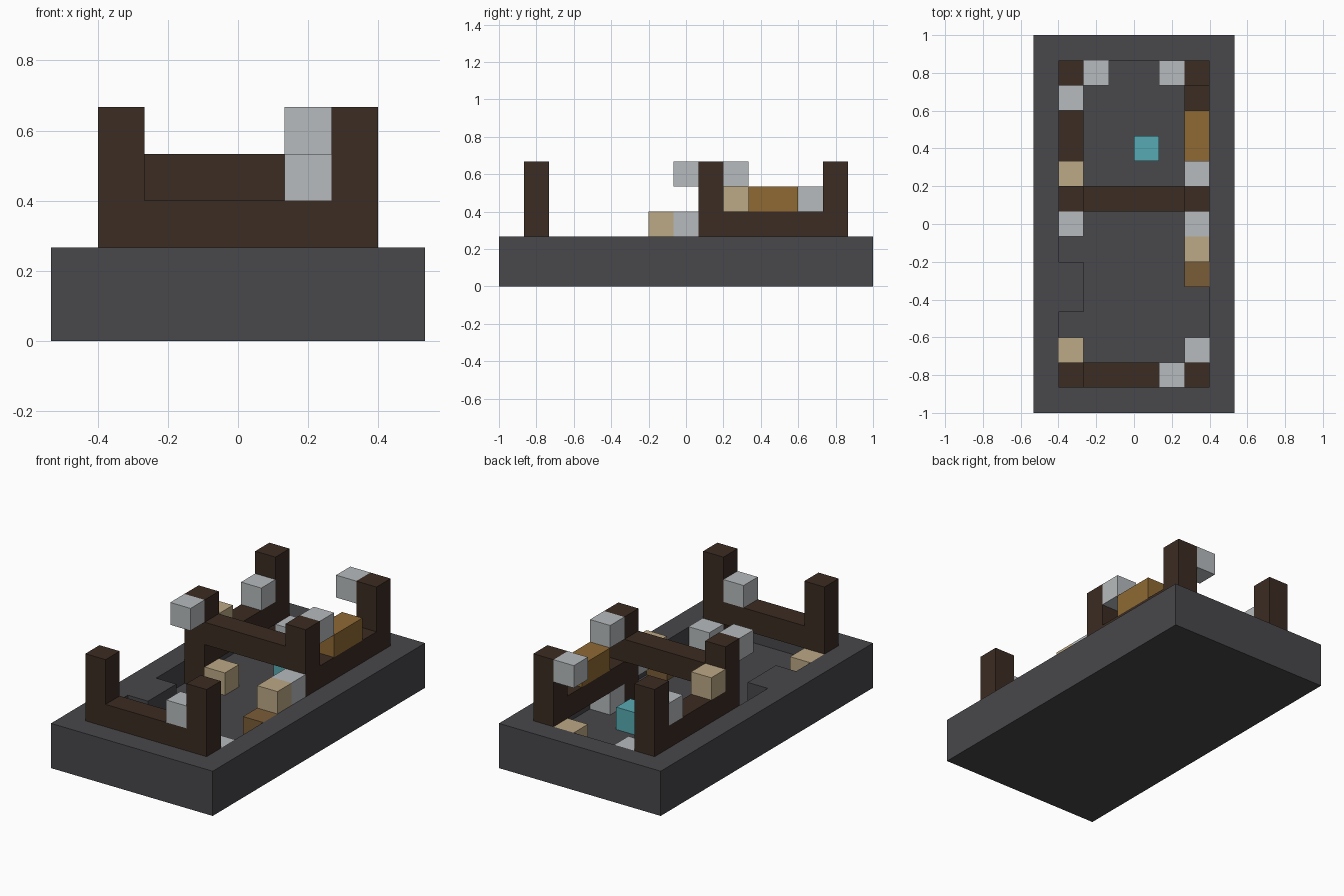
import bpy
import bmesh

U = 2 / 15  # edge of one cube; grid is 8 wide, 15 deep, 5 high

old = bpy.data.objects.get("Cube")
if old:
    bpy.data.objects.remove(old, do_unlink=True)


def material(name, r, g, b):
    m = bpy.data.materials.new(name)
    m.use_nodes = True
    m.diffuse_color = (r, g, b, 1)
    m.node_tree.nodes["Principled BSDF"].inputs["Base Color"].default_value = (r, g, b, 1)
    return m


stone = material("dark stone", .065, .063, .070)
timber = material("dark timber", .044, .025, .016)
web = material("pale grey", .474, .497, .509)
sand = material("tan", .503, .397, .238)
gold = material("golden wood", .275, .144, .034)
plank = material("brown wood", .195, .107, .040)
cyan = material("cyan", .095, .402, .445)


def prism(name, outline, z0, z1, mat):
    """Extrude a grid outline (counter-clockwise) from z0 to z1."""
    bm = bmesh.new()
    verts = [bm.verts.new(((x - 4) * U, (y - 7.5) * U, z0 * U)) for x, y in outline]
    face = bm.faces.new(verts)
    top = bmesh.ops.extrude_face_region(bm, geom=[face])["geom"]
    for v in top:
        if isinstance(v, bmesh.types.BMVert):
            v.co.z = z1 * U
    bmesh.ops.recalc_face_normals(bm, faces=bm.faces)
    mesh = bpy.data.meshes.new(name)
    bm.to_mesh(mesh)
    bm.free()
    mesh.materials.append(mat)
    ob = bpy.data.objects.new(name, mesh)
    bpy.context.collection.objects.link(ob)
    return ob


def box(name, mat, x, y, z, sx=1, sy=1, sz=1):
    return prism(name, [(x, y), (x + sx, y), (x + sx, y + sy), (x, y + sy)], z, z + sz, mat)


# Stone foundation with a sunken floor and a ledge on one side
base = box("foundation", stone, 0, 0, 0, 8, 15, 2)
pit = prism("pit_cutter", [(1, 1), (7, 1), (7, 14), (1, 14),
                           (1, 6), (2, 6), (2, 4), (1, 4)], 1, 3, stone)
pit.hide_render = True
cut = base.modifiers.new("pit", 'BOOLEAN')
cut.operation = 'DIFFERENCE'
cut.solver = 'EXACT'
cut.object = pit
bpy.context.view_layer.objects.active = base
bpy.ops.object.modifier_apply(modifier=cut.name)
bpy.data.objects.remove(pit, do_unlink=True)

# Timber posts and beams
for side, x in (("right", 1), ("left", 6)):
    for place, y in (("front", 1), ("middle", 8), ("back", 13)):
        box(f"{place}_{side}_post", timber, x, y, 1, sz=4)
    box(f"{side}_side_beam", timber, x, 9, 2, sy=4)
box("front_beam", timber, 2, 1, 2, sx=4)
box("middle_beam", timber, 2, 8, 3, sx=4)

# Loose pale cubes
for x, y, z in ((5, 1, 3), (6, 2, 1), (6, 7, 2), (1, 7, 4), (6, 9, 4),
                (6, 9, 1), (1, 12, 3), (2, 13, 1), (5, 13, 4)):
    box("pale_cube", web, x, y, z)

# Loose tan cubes
for x, y, z in ((1, 2, 1), (6, 6, 2), (1, 9, 3), (2, 8, 1), (5, 13, 1)):
    box("tan_cube", sand, x, y, z)

# Chest, wooden cube and bright cube
box("chest", gold, 6, 10, 3, sy=2)
box("wooden_cube", plank, 6, 5, 1)
box("cyan_cube", cyan, 4, 10, 1)
